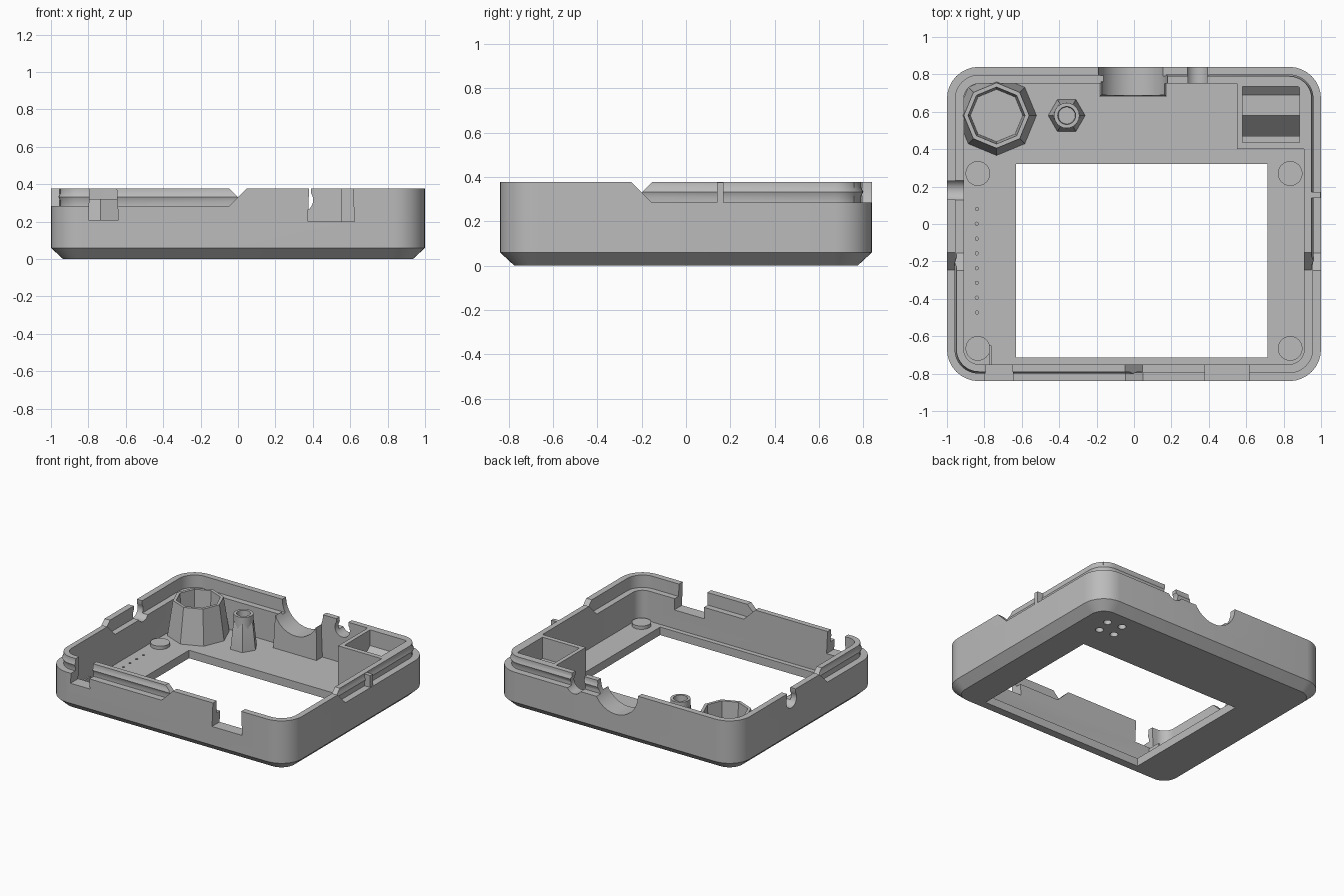
import bpy, bmesh, math

cube = bpy.data.objects.get("Cube")
if cube:
    bpy.data.objects.remove(cube, do_unlink=True)

grey = bpy.data.materials.new("plain grey")
grey.use_nodes = True
colour = (0.5, 0.5, 0.5, 1)
grey.diffuse_color = colour
grey.node_tree.nodes["Principled BSDF"].inputs["Base Color"].default_value = colour

FLOOR, LEDGE, RIM = 0.06, 0.285, 0.378


def loft(name, rings, closed=False):
    """Skin a list of rings; cap the ends, or join last to first when closed."""
    bm = bmesh.new()
    loops = [[bm.verts.new(p) for p in ring] for ring in rings]
    n = len(loops[0])
    pairs = list(zip(loops, loops[1:]))
    if closed:
        pairs.append((loops[-1], loops[0]))
    else:
        bm.faces.new(loops[0])
        bm.faces.new(loops[-1])
    for a, b in pairs:
        for i in range(n):
            j = (i + 1) % n
            bm.faces.new((a[i], a[j], b[j], b[i]))
    bmesh.ops.recalc_face_normals(bm, faces=bm.faces)
    mesh = bpy.data.meshes.new(name)
    bm.to_mesh(mesh)
    bm.free()
    mesh.materials.append(grey)
    ob = bpy.data.objects.new(name, mesh)
    bpy.context.collection.objects.link(ob)
    return ob


def outline(inset, z, segs=8):
    """Rounded rectangle following the case, moved inwards."""
    r = 0.17 - inset
    pts = []
    for k, (sx, sy) in enumerate([(1, 1), (-1, 1), (-1, -1), (1, -1)]):
        for i in range(segs + 1):
            a = math.pi / 2 * (k + i / segs)
            pts.append((sx * 0.83 + r * math.cos(a), sy * 0.67 + r * math.sin(a), z))
    return pts


def block(name, x0, x1, y0, y1, z0, z1, grow=0):
    """Box whose foot is wider than its top by grow on every side."""
    def rect(g, z):
        return [(x0 - g, y0 - g, z), (x1 + g, y0 - g, z), (x1 + g, y1 + g, z), (x0 - g, y1 + g, z)]
    return loft(name, [rect(grow, z0), rect(0, z1)])


def turned(name, n, x, y, levels):
    return loft(name, [[(x + r * math.cos(2 * math.pi * i / n), y + r * math.sin(2 * math.pi * i / n), z)
                        for i in range(n)] for r, z in levels])


def tube(axis, r, at, z, start, end, n=32):
    """Horizontal cylinder along x or y, used as a cutter."""
    rings = []
    for s in (start, end):
        ring = []
        for i in range(n):
            a = 2 * math.pi * i / n
            u, h = at + r * math.cos(a), z + r * math.sin(a)
            ring.append((s, u, h) if axis == "x" else (u, s, h))
        rings.append(ring)
    return loft("cutter", rings)


def carve(ob, cutters, operation="DIFFERENCE"):
    for c in cutters:
        mod = ob.modifiers.new("cut", "BOOLEAN")
        mod.operation, mod.solver, mod.object = operation, "EXACT", c
    bpy.context.view_layer.update()
    ob.data = bpy.data.meshes.new_from_object(ob.evaluated_get(bpy.context.evaluated_depsgraph_get()))
    ob.modifiers.clear()


cutters = []


def cutter(ob):
    ob.hide_render = True
    cutters.append(ob)
    return ob


# Openings shared by the wall and both halves of the rim
openings = [
    block("cutter", -0.785, -0.655, -0.9, -0.7, 0.21, 0.5, 0.015),
    block("cutter", 0.385, 0.61, -0.9, -0.7, 0.2, 0.5, 0.012),
    tube("y", 0.185, -0.005, 0.378, 0.6, 0.9),
    tube("y", 0.062, 0.34, 0.315, 0.7, 0.9),
    block("cutter", 0.29, 0.39, 0.7, 0.9, 0.32, 0.5),
    tube("x", 0.06, 0.18, 0.315, -1.1, -0.85),
    block("cutter", -1.1, -0.85, 0.13, 0.23, 0.32, 0.5),
]
for c in openings:
    cutter(c)

# Lower case with chamfered foot, hollow inside and a screen window
case = loft("case", [outline(0.065, 0), outline(0, FLOOR), outline(0, LEDGE)])
cavity = cutter(loft("cutter", [outline(0.09, FLOOR), outline(0.09, 0.5)]))
window = cutter(block("cutter", -0.63, 0.715, -0.715, 0.32, -0.1, 0.2))
holes = [cutter(turned("cutter", 20, 0.71 + dx, 0.6 + dy, [(0.028, -0.1), (0.028, 0.045)]))
         for dx, dy in [(0.07, 0.05), (-0.07, -0.05), (0.045, -0.065), (-0.045, 0.065)]]
peg_holes = [cutter(turned("cutter", 8, -0.84, 0.08 - 0.079 * i, [(0.009, 0.03), (0.009, 0.1)]))
             for i in range(8)]
carve(case, [cavity, window] + openings + holes + peg_holes)

# Interlocking rim: outer and inner halves swap at sloped joints
S = 0.05
outer_zones = [block("cutter", S, 2, -2, -0.2 - S, 0.28, 0.38, 2 * S),
               block("cutter", -2, -S, -0.2 + S, 2, 0.28, 0.38, 2 * S)]
inner_zones = [block("cutter", -2, -S, -2, -0.2 - S, 0.28, 0.38, 2 * S),
               block("cutter", S, 2, -0.2 + S, 2, 0.28, 0.38, 2 * S)]
outer_profile = [(0, LEDGE), (0, RIM), (0.045, RIM), (0.045, LEDGE)]
inner_profile = [(0.05, LEDGE), (0.05, 0.31), (0.04, 0.333), (0.05, 0.355), (0.05, RIM),
                 (0.09, RIM), (0.09, LEDGE)]
for label, zones, profile in [("outer_rim", outer_zones, outer_profile),
                              ("inner_rim", inner_zones, inner_profile)]:
    for i, zone in enumerate(zones):
        cutter(zone)
        rim = loft(f"{label}_{i + 1}", [outline(d, z) for d, z in profile], closed=True)
        carve(rim, [zone], "INTERSECT")
        carve(rim, openings)

# Locating tab on the side wall
block("side_tab", 0.91, 0.998, 0.14, 0.17, 0.27, RIM - 0.004)

# Cradle behind the large round opening
cradle = block("cable_cradle", -0.175, 0.165, 0.69, 0.76, 0.05, 0.3, 0.01)
carve(cradle, [openings[2]])

# Eight-sided cup and six-sided post
turned("eight_sided_cup", 8, -0.735, 0.58, [(0.215, 0.05), (0.175, 0.32), (0.152, 0.32), (0.14, 0.12)])
turned("six_sided_foot", 6, -0.36, 0.58, [(0.1, 0.05), (0.078, 0.24), (0.07, 0.26)])
turned("post_collar", 24, -0.36, 0.58, [(0.07, 0.2), (0.068, 0.31), (0.048, 0.31), (0.045, 0.262)])

# Corner box with a sloping step inside
box = block("corner_box", 0.55, 0.912, 0.4, 0.76, 0.05, RIM)
pocket = cutter(block("cutter", 0.58, 0.885, 0.435, 0.735, 0.1, 0.5))
carve(box, [pocket])
profile = [(0.735, 0.09), (0.735, 0.26), (0.69, 0.22), (0.58, 0.22), (0.47, 0.1), (0.47, 0.09)]
loft("box_step", [[(x, y, z) for y, z in profile] for x in (0.58, 0.885)])
block("box_front_ledge", 0.58, 0.885, 0.435, 0.47, 0.09, 0.22)

# Round pads near the corners, and a small rib
for sx, side in ((1, "left"), (-1, "right")):
    for y, end in ((0.27, "back"), (-0.665, "front")):
        turned(f"{end}_{side}_pad", 24, sx * 0.835, y, [(0.066, 0.05), (0.066, 0.085)])
block("small_rib", -0.775, -0.762, -0.76, -0.65, 0.05, 0.2)

# Remove the cutters and smooth the rounded parts
for c in cutters:
    bpy.data.objects.remove(c, do_unlink=True)
bpy.ops.object.select_all(action="DESELECT")
for ob in bpy.context.collection.objects:
    if ob.type == "MESH" and ob.data.materials and ob.data.materials[0] == grey:
        ob.select_set(True)
        bpy.context.view_layer.objects.active = ob
bpy.ops.object.shade_smooth_by_angle(angle=math.radians(30))
